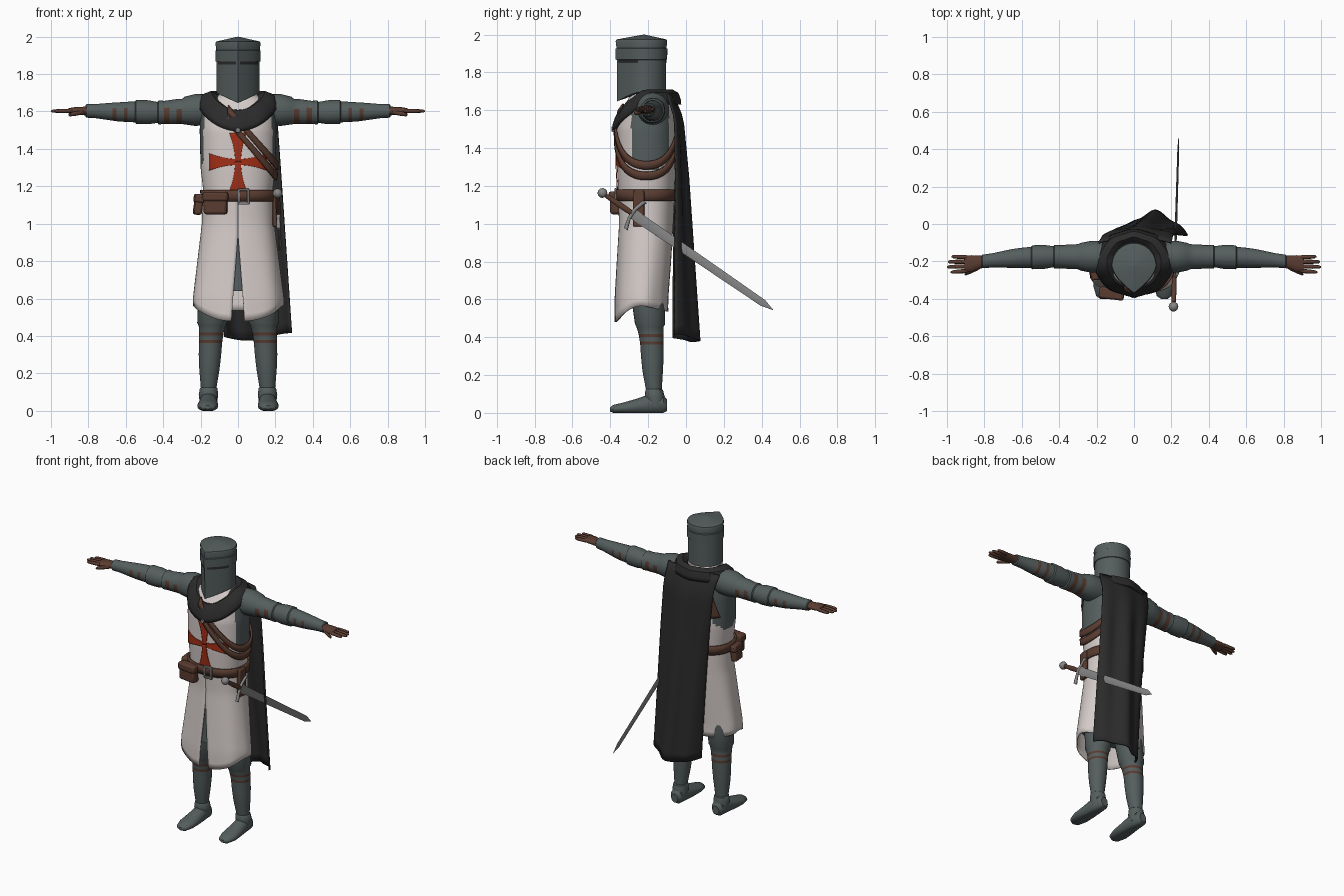
import bpy, bmesh, math
from math import sin, cos, pi
from mathutils import Matrix, Vector

if "Cube" in bpy.data.objects:
    bpy.data.objects.remove(bpy.data.objects["Cube"])


def material(name, r, g, b):
    m = bpy.data.materials.new(name)
    m.use_nodes = True
    m.diffuse_color = (r, g, b, 1)
    bsdf = m.node_tree.nodes["Principled BSDF"]
    bsdf.inputs["Base Color"].default_value = (r, g, b, 1)
    bsdf.inputs["Roughness"].default_value = 0.7
    return m


MAIL = material("grey mail", .09, .11, .11)
LINEN = material("white linen", .66, .6, .58)
BLACK = material("black wool", .024, .024, .025)
LEATHER = material("brown leather", .1, .045, .03)
RED = material("red cloth", .36, .028, .008)
STEEL = material("bright steel", .24, .24, .24)
made = []


def finish(name, bm, mats, rule=None, thick=0):
    bmesh.ops.recalc_face_normals(bm, faces=bm.faces)
    for f in bm.faces:
        f.material_index = int(bool(rule and rule(f.calc_center_median())))
    me = bpy.data.meshes.new(name)
    bm.to_mesh(me)
    bm.free()
    for m in mats:
        me.materials.append(m)
    ob = bpy.data.objects.new(name, me)
    bpy.context.collection.objects.link(ob)
    if thick:
        mod = ob.modifiers.new("thickness", 'SOLIDIFY')
        mod.thickness, mod.offset = thick, 0
    made.append(ob)
    return ob


def loft(name, rows, mats, closed=True, caps=True, rule=None, thick=0):
    bm = bmesh.new()
    vs = [[bm.verts.new(p) for p in row] for row in rows]
    n = len(rows[0])
    for a, b in zip(vs, vs[1:]):
        for i in range(n if closed else n - 1):
            j = (i + 1) % n
            bm.faces.new((a[i], a[j], b[j], b[i]))
    if closed and caps:
        bm.faces.new(vs[0])
        bm.faces.new(vs[-1])
    return finish(name, bm, mats, rule, thick)


def tube(name, axis, secs, mats, n=24, side=1, rule=None, floor=-9):
    """Sections are (position on axis, centre 1, centre 2, radius 1, radius 2)."""
    rows = []
    for pos, c1, c2, r1, r2 in secs:
        row = []
        for i in range(n):
            t = 2 * pi * i / n
            a, b = c1 + r1 * cos(t), c2 + r2 * sin(t)
            x, y, z = {'x': (pos, a, b), 'y': (a, pos, b), 'z': (a, b, pos)}[axis]
            row.append((x * side, y, max(z, floor)))
        rows.append(row)
    return loft(name, rows, mats, rule=rule)


def box(name, loc, size, mat, rot=(0, 0, 0), bevel=.008):
    bm = bmesh.new()
    bmesh.ops.create_cube(bm, size=1, matrix=Matrix.Diagonal((*size, 1)))
    ob = finish(name, bm, [mat])
    ob.location, ob.rotation_euler = loc, rot
    mod = ob.modifiers.new("bevel", 'BEVEL')
    mod.width, mod.segments = bevel, 2
    return ob


# Body outline: height, centre y, half width, half depth
BODY = [(1.69, -.2, .1, .09), (1.65, -.2, .17, .11), (1.6, -.205, .2, .14),
        (1.5, -.21, .205, .155), (1.3, -.21, .2, .155), (1.17, -.21, .185, .148),
        (1, -.21, .19, .14), (.8, -.222, .215, .14), (.6, -.235, .24, .138),
        (.4, -.235, .235, .138)]
POW = 2.3


def outline(z):
    for a, b in zip(BODY, BODY[1:]):
        if z >= b[0]:
            k = min(1, (a[0] - z) / (a[0] - b[0]))
            return [p + (q - p) * k for p, q in zip(a[1:], b[1:])]
    return BODY[-1][1:]


def body_point(t, z, off=0.0, fold=0.0):
    cy, rx, ry = outline(z)
    c, s = cos(t), sin(t)
    k = 1 + fold * sin(7 * t + 1)
    return Vector(((rx + off) * k * math.copysign(abs(c) ** (2 / POW), c),
                   cy + (ry + off) * k * math.copysign(abs(s) ** (2 / POW), s), z))


def patch(name, shape, mat, facing=-1, n=12, off=.005):
    """Thin plate laid on the body; shape(u, v) gives x and z."""
    rows = []
    for i in range(n + 1):
        row = []
        for j in range(n + 1):
            x, z = shape(i / n, j / n * 2 - 1)
            cy, rx, ry = outline(z)
            d = max(0, 1 - abs(x / rx) ** POW) ** (1 / POW)
            row.append((x, cy + facing * (ry * d + off), z))
        rows.append(row)
    return loft(name, rows, [mat], closed=False, thick=.004)


def ring(n):
    return [2 * pi * i / n for i in range(n)]


# Tabard top, with mail showing under the arms
def underarm(c):
    return (abs(c.x) > .13 and 1.28 < c.z < 1.6
            and abs(c.y + .19) < .1 * min(1, (c.z - 1.25) / .09))


heights = [1.69 - .54 * i / 32 for i in range(33)]
loft("tabard_top", [[body_point(t, z) for t in ring(96)] for z in heights],
     [LINEN, MAIL], rule=underarm)

# Tabard skirt with folds, uneven hem and a front slit
skirt = []
for i in range(19):
    row = []
    for j in range(97):
        k = j / 96
        t0 = -pi / 2 + 2 * pi * k
        front = max(0, -sin(t0)) ** 2
        z = 1.17 + (.565 - .085 * front - .03 * max(0, sin(t0)) - 1.17) * i / 18
        gap = .24 * max(0, .93 - z)
        row.append(body_point(-pi / 2 + gap + (2 * pi - 2 * gap) * k, z,
                              fold=.03 * max(0, 1.05 - z)))
    skirt.append(row)
loft("tabard_skirt", skirt, [LINEN], closed=False, thick=.007)
loft("mail_skirt", [[body_point(t, z, -.016) for t in ring(48)] for z in (1.1, .95, .8, .64)], [MAIL])


# Flared cross on the chest
def cross_arm(dx, dz):
    def shape(u, v):
        d, w = .155 * u, v * (.016 + .03 * u ** 2)
        return .0 + dx * d + dz * w, 1.33 + dz * d + dx * w
    return shape


for label, dx, dz in (("left", 1, 0), ("right", -1, 0), ("upper", 0, 1), ("lower", 0, -1)):
    patch("cross_" + label, cross_arm(dx, dz), RED)


# Belt and the two slanting chest straps
def band(name, ts, mid, half, off):
    rows = []
    for h in (-half, 0, half):
        row = []
        for t in ts:
            z = 1.4
            for _ in range(12):
                z = min(1.63, mid(body_point(t, z).x))
            row.append(body_point(t, z + h, off))
        rows.append(row)
    return loft(name, rows, [LEATHER], closed=len(ts) == 96, caps=False, thick=.012)


band("belt", ring(96), lambda x: 1.15, .03, .01)
arc = [-pi * .57 + pi * 1.12 * i / 50 for i in range(51)]
band("chest_strap_lower", arc, lambda x: 1.49 - 1.22 * x, .022, .011)
band("chest_strap_upper", arc, lambda x: 1.55 - 1.2 * x, .022, .011)
patch("back_strap", lambda u, v: (-.11 - .05 * u + .022 * v, 1.6 - .22 * u), LEATHER, 1, off=.01)
tube("strap_button", 'y', [(-.395, 0, 1.5, .012, .012), (-.375, 0, 1.5, .018, .018)], [STEEL], 12)

# Buckle, pouches and sword hanger
for x in (.005, .055):
    box("buckle_side", (x, -.372, 1.145), (.012, .012, .08), STEEL, bevel=.003)
for z in (1.108, 1.182):
    box("buckle_bar", (.03, -.372, z), (.06, .012, .012), STEEL, bevel=.003)
box("front_pouch", (-.12, -.368, 1.105), (.125, .055, .11), LEATHER, (0, 0, -.12), .014)
box("front_pouch_flap", (-.12, -.372, 1.145), (.135, .062, .05), LEATHER, (0, 0, -.12), .012)
box("side_pouch", (-.212, -.25, 1.1), (.042, .09, .105), LEATHER, (0, .15, .1), .012)
box("side_pouch_flap", (-.208, -.25, 1.135), (.052, .1, .045), LEATHER, (0, .15, .1), .01)
box("sword_hanger", (.202, -.25, 1.08), (.026, .06, .19), LEATHER, (0, 0, -.15), .006)

# Mantle around the shoulders
mantle = []
for rx, ry, z, drop in ((.095, .1, 1.65, .06), (.11, .115, 1.685, .08), (.145, .135, 1.703, .1),
                        (.185, .16, 1.688, .13), (.205, .172, 1.655, .135), (.207, .174, 1.63, .135)):
    mantle.append([(rx * cos(t), -.208 + ry * sin(t) + .003 * sin(9 * t),
                    z - drop * max(0, -sin(t)) ** 1.5) for t in ring(64)])
loft("mantle", mantle, [BLACK], caps=False, thick=.012)

# Cape, hanging to the left
cape = []
for i in range(25):
    v, row = i / 24, []
    left, right = -.19 + .12 * v ** .7, .2 + .085 * v
    for j in range(33):
        u = j / 32
        y = -.03 + .09 * v - (2 * u - 1) ** 2 * (.03 + .1 * v) + .012 * sin(15 * u) * min(1, 3 * v)
        row.append((left + (right - left) * u, y - .4 * max(0, .1 - v),
                    1.685 - 1.29 * v - .02 * v * sin(pi * u * 1.5)))
    cape.append(row)
loft("cape", cape, [BLACK], closed=False, thick=.01)

# Great helm: round back, wedge front, raised brow band and eye slits
helm = []
for z, s in ((1.7, .97), (1.85, .98), (1.866, .98), (1.868, 1.02), (1.925, 1.03),
             (1.928, .99), (1.966, 1.02), (1.974, .99), (2, .02)):
    row = []
    for t in ring(64):
        u = 1 - abs(cos(t)) if sin(t) < 0 else 0
        y = .12 * sin(t) if sin(t) >= 0 else -.147 * u ** .6
        row.append((.118 * s * cos(t), -.222 + s * y, z - (.055 * u if z == 1.7 else 0)))
    helm.append(row)
loft("helm", helm, [MAIL, BLACK],
     rule=lambda c: 1.851 < c.z < 1.865 and c.y < -.25 and abs(c.x) > .012)
tube("neck", 'z', [(1.6, 0, -.21, .085, .085), (1.75, 0, -.22, .085, .085)], [MAIL])

# Blade rows: distance along arm, centre y, centre z, radius
ARM = [(.15, -.175, 1.61, .082), (.23, -.175, 1.608, .085), (.285, -.175, 1.605, .074),
       (.3, -.175, 1.6, .067), (.33, -.175, 1.6, .066), (.365, -.175, 1.597, .064),
       (.395, -.175, 1.595, .062), (.425, -.175, 1.595, .064), (.43, -.175, 1.595, .056),
       (.48, -.176, 1.596, .064), (.545, -.178, 1.598, .064), (.55, -.178, 1.598, .056),
       (.59, -.18, 1.598, .054), (.61, -.181, 1.598, .053), (.65, -.184, 1.598, .05),
       (.67, -.186, 1.599, .048), (.76, -.195, 1.602, .038), (.81, -.2, 1.603, .036),
       (.815, -.2, 1.603, .03)]
LEG = [(1, .09, -.21, .085), (.6, .125, -.2, .088), (.47, .138, -.19, .08), (.455, .138, -.19, .072),
       (.418, .143, -.185, .066), (.402, .144, -.183, .065), (.378, .146, -.181, .063),
       (.362, .147, -.18, .062), (.3, .15, -.178, .06), (.22, .153, -.176, .054),
       (.125, .157, -.17, .042), (.12, .157, -.168, .047), (.085, .158, -.165, .052), (.03, .158, -.16, .045)]
FOOT = [(-.1, .158, .04, .025, .03), (-.12, .158, .045, .043, .05), (-.19, .158, .045, .047, .055),
        (-.26, .16, .033, .053, .042), (-.33, .162, .025, .056, .03), (-.385, .162, .02, .04, .022),
        (-.402, .162, .018, .015, .01)]


def arm_strap(c):
    return c.z < 1.615 and any(a < abs(c.x) < b for a, b in
                               ((.3, .33), (.365, .395), (.59, .61), (.65, .67)))


def leg_strap(c):
    return .402 < c.z < .418 or .362 < c.z < .378


def finger(name, a, b, r, side):
    secs = []
    for k, w in ((0, .8), (.1, 1), (.6, .95), (.92, .75), (1, .3)):
        p = [p0 + (p1 - p0) * k for p0, p1 in zip(a, b)]
        secs.append((*p, r * w, r * w))
    tube(name, 'x', secs, [LEATHER], 10, side)


for word, s in (("left", 1), ("right", -1)):
    tube(word + "_arm", 'x', [(*a, a[3]) for a in ARM], [MAIL, LEATHER], 32, s, arm_strap)
    tube(word + "_leg", 'z', [(*a, a[3]) for a in LEG], [MAIL, LEATHER], 32, s, leg_strap)
    tube(word + "_foot", 'y', FOOT, [MAIL], 24, s, floor=0)
    tube(word + "_palm", 'x', [(.79, -.2, 1.603, .031, .029), (.83, -.205, 1.603, .036, .022),
                               (.87, -.212, 1.604, .045, .02), (.905, -.213, 1.604, .044, .014)],
         [LEATHER], 20, s)
    for i, tip in enumerate((.975, .995, 1, .98)):
        y = -.178 - .024 * i
        finger(word + "_finger", (.89, y, 1.604), (tip, y - .004 * (i - 1), 1.602), .0115, s)
    finger(word + "_thumb", (.825, -.23, 1.597), (.905, -.268, 1.582), .013, s)

# Sword, built along its own axis and then tilted at the left hip
along = Vector((.025, .825, -.565)).normalized()
up = Vector((0, .565, .825)).normalized()
across = up.cross(along).normalized()
tilt = Matrix((along, across, up)).transposed().to_4x4()
tilt.translation = (.216, -.285, 1.055)
sword = [
    tube("sword_blade", 'x', [(0, 0, 0, .007, .027), (.84, 0, 0, .005, .019), (.903, 0, 0, .001, .001)],
         [STEEL], 4),
    tube("sword_grip", 'x', [(-.165, 0, 0, .011, .012), (-.08, 0, 0, .014, .016), (0, 0, 0, .012, .014)],
         [LEATHER], 14),
    tube("sword_pommel", 'x', [(-.19 + .025 * -cos(k * pi / 6), 0, 0, *[.003 + .023 * sin(k * pi / 6)] * 2)
                               for k in range(7)], [STEEL], 16),
    tube("sword_guard", 'z', [(h, .02 * (h / .085) ** 2, 0, r, r) for h, r in
                              ((-.088, .012), (-.07, .011), (-.03, .009), (0, .012),
                               (.03, .009), (.07, .011), (.088, .012))], [STEEL], 12)]
for ob in sword:
    ob.matrix_world = tilt

# Smooth shading that keeps hard edges
bpy.ops.object.select_all(action='DESELECT')
for ob in made:
    ob.select_set(True)
bpy.context.view_layer.objects.active = made[0]
bpy.ops.object.shade_smooth_by_angle(angle=math.radians(38))
